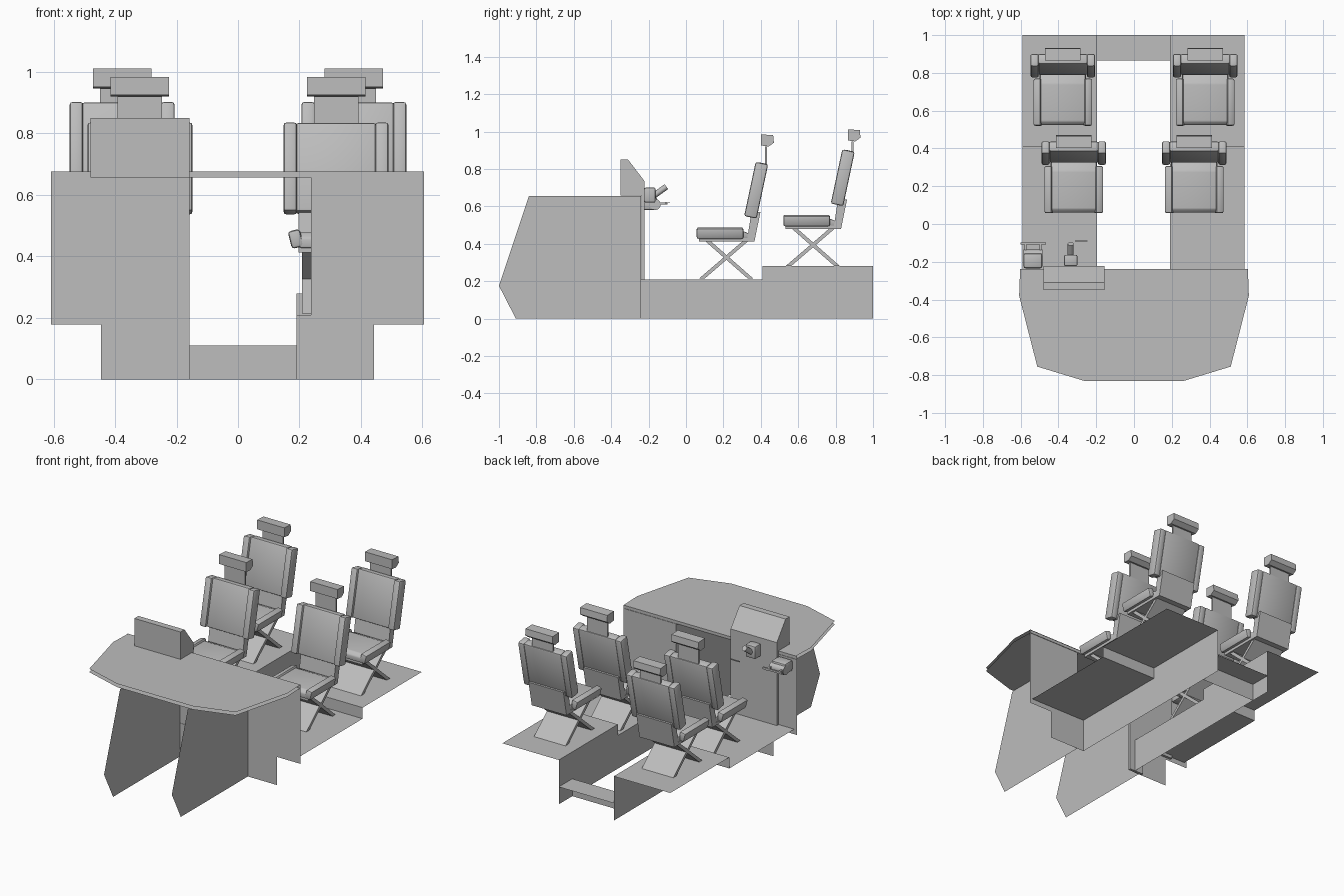
import bpy, bmesh, math
from mathutils import Matrix, Vector

if "Cube" in bpy.data.objects:
    bpy.data.objects.remove(bpy.data.objects["Cube"])

GREY = (0.51, 0.51, 0.51, 1)
grey = bpy.data.materials.new("plain grey")
grey.use_nodes = True
grey.diffuse_color = GREY
grey.node_tree.nodes["Principled BSDF"].inputs["Base Color"].default_value = GREY


def finish(name, bm, smooth=False):
    mesh = bpy.data.meshes.new(name)
    bm.to_mesh(mesh)
    bm.free()
    mesh.materials.append(grey)
    ob = bpy.data.objects.new(name, mesh)
    bpy.context.collection.objects.link(ob)
    if smooth:
        bpy.ops.object.select_all(action='DESELECT')
        ob.select_set(True)
        bpy.context.view_layer.objects.active = ob
        bpy.ops.object.shade_smooth_by_angle(angle=math.radians(35))
    return ob


def place(axis, at, p):
    """Put a 2D point on the plane where the given axis equals at."""
    q = list(p)
    q.insert("xyz".index(axis), at)
    return q


def sheet(name, axis, at, pts):
    bm = bmesh.new()
    bm.faces.new([bm.verts.new(place(axis, at, p)) for p in pts])
    return finish(name, bm)


def rect(a0, a1, b0, b1):
    return [(a0, b0), (a1, b0), (a1, b1), (a0, b1)]


def prism(name, x0, x1, pts, bevel=0):
    """Extrude a side (y, z) profile from x0 to x1."""
    bm = bmesh.new()
    face = bm.faces.new([bm.verts.new((x0, y, z)) for y, z in pts])
    ext = bmesh.ops.extrude_face_region(bm, geom=[face])
    moved = [v for v in ext["geom"] if isinstance(v, bmesh.types.BMVert)]
    bmesh.ops.translate(bm, verts=moved, vec=(x1 - x0, 0, 0))
    bmesh.ops.recalc_face_normals(bm, faces=bm.faces)
    if bevel:
        bmesh.ops.bevel(bm, geom=bm.edges[:], offset=bevel, segments=2, profile=0.5, affect='EDGES')
    return finish(name, bm, bool(bevel))


def box(name, centre, size, tilt=0, roll=0, bevel=0):
    bm = bmesh.new()
    bmesh.ops.create_cube(bm, size=1)
    bmesh.ops.scale(bm, vec=size, verts=bm.verts)
    if bevel:
        bmesh.ops.bevel(bm, geom=bm.edges[:], offset=bevel, segments=2, profile=0.5, affect='EDGES')
    bmesh.ops.transform(bm, verts=bm.verts, matrix=Matrix.Translation(centre)
                        @ Matrix.Rotation(tilt, 4, 'X') @ Matrix.Rotation(roll, 4, 'Y'))
    return finish(name, bm, bool(bevel))


def rod(name, a, b, r):
    a, b = Vector(a), Vector(b)
    bm = bmesh.new()
    turn = (b - a).to_track_quat('Z', 'Y').to_matrix().to_4x4()
    bmesh.ops.create_cone(bm, cap_ends=True, segments=12, radius1=r, radius2=r, depth=(b - a).length,
                          matrix=Matrix.Translation((a + b) / 2) @ turn)
    return finish(name, bm, True)


# Dashboard: upper and lower sheets
half = [(0.603, -0.237), (0.608, -0.38), (0.512, -0.755), (0.265, -0.83)]
outline = half + [(-x, y) for x, y in reversed(half)]
sheet("dashboard_top", 'z', 0.677, outline)
sheet("dashboard_underside", 'z', 0.656, outline)

# Two upright nose plates
nose = [(-0.24, 0), (-0.91, 0), (-1, 0.175), (-0.84, 0.655), (-0.24, 0.655)]
for side, x in (("right", -0.237), ("left", 0.237)):
    sheet(side + "_nose_plate", 'x', x, nose)

# Bulkhead behind the dashboard
WALL = -0.24
sheet("left_bulkhead", 'y', WALL, [(0.19, 0), (0.442, 0), (0.442, 0.178), (0.605, 0.178), (0.605, 0.677),
                                   (0.237, 0.677), (0.237, 0.21), (0.19, 0.21)])
sheet("right_bulkhead", 'y', WALL, [(-0.195, 0), (-0.445, 0), (-0.445, 0.178), (-0.608, 0.178),
                                    (-0.608, 0.677), (-0.237, 0.677), (-0.237, 0.21), (-0.195, 0.21)])
sheet("bulkhead_beam", 'y', WALL, rect(-0.237, 0.237, 0.657, 0.677))

# Raised floors with a step and an inner wall
STEP = 0.41
for side, inner, outer in (("right", -0.195, -0.59), ("left", 0.19, 0.585)):
    sheet(side + "_front_floor", 'z', 0.21, rect(inner, outer, WALL, STEP))
    sheet(side + "_rear_floor", 'z', 0.28, rect(inner, outer, STEP, 1))
    sheet(side + "_floor_step", 'y', STEP, rect(inner, outer, 0.21, 0.28))
    sheet(side + "_floor_wall", 'x', inner, [(WALL, 0), (1, 0), (1, 0.28), (STEP, 0.28),
                                             (STEP, 0.21), (WALL, 0.21)])

# Low shelf joining the floors at the rear
sheet("rear_shelf_top", 'z', 0.11, rect(-0.195, 0.19, 0.865, 1))
sheet("rear_shelf_front", 'y', 0.865, rect(-0.195, 0.19, 0, 0.11))

# Instrument pedestal: hood and panel in one piece, and its leg
prism("instrument_pedestal", -0.48, -0.157, [(-0.35, 0.657), (-0.35, 0.85), (-0.31, 0.85), (-0.222, 0.735),
                                             (-0.222, 0.19), (-0.238, 0.19), (-0.238, 0.657)])
prism("pedestal_leg", -0.255, -0.157, [(-0.238, 0), (-0.238, 0.19), (-0.222, 0.19), (-0.222, 0)])

# Control stick and side lever
box("stick_housing", (-0.335, -0.193, 0.66), (0.07, 0.06, 0.08), bevel=0.008)
rod("control_stick", (-0.335, -0.175, 0.655), (-0.335, -0.105, 0.705), 0.016)
box("lever_housing", (-0.535, -0.195, 0.615), (0.1, 0.08, 0.07), bevel=0.012)
rod("lever_drum", (-0.585, -0.165, 0.61), (-0.485, -0.165, 0.61), 0.03)
for x in (-0.575, -0.495):
    box("lever_arm", (x, -0.135, 0.615), (0.012, 0.07, 0.012))
box("lever_bar", (-0.533, -0.104, 0.618), (0.135, 0.01, 0.012))
box("stick_switch", (-0.28, -0.09, 0.62), (0.065, 0.006, 0.006))

LEAN = -math.radians(12)


def seat(label, cx, dy, dz, post):
    """A folding seat; post is the height of the headrest neck."""
    def prof(pts):
        return [(y + dy, z + dz) for y, z in pts]

    def part(name, x, y, z, size, tilt=0, roll=0, bevel=0):
        return box(label + "_" + name, (cx + x, y + dy, z + dz), size, tilt, roll, bevel)

    # Crossed legs and frame
    prism(label + "_leg_a", cx - 0.11, cx + 0.11, prof([(0.07, 0.214), (0.1, 0.214), (0.34, 0.42), (0.31, 0.42)]))
    prism(label + "_leg_b", cx - 0.11, cx + 0.11, prof([(0.33, 0.214), (0.36, 0.214), (0.125, 0.42), (0.095, 0.42)]))
    prism(label + "_frame", cx - 0.122, cx + 0.122,
          prof([(0.07, 0.412), (0.366, 0.412), (0.398, 0.57), (0.35, 0.57), (0.328, 0.43), (0.07, 0.43)]))
    # Cushion and its side bolsters
    prism(label + "_cushion", cx - 0.12, cx + 0.12,
          prof([(0.06, 0.428), (0.06, 0.46), (0.08, 0.478), (0.28, 0.478), (0.335, 0.455), (0.335, 0.428)]), 0.006)
    for s in (-1, 1):
        part("cushion_bolster", s * 0.131, 0.182, 0.457, (0.04, 0.25, 0.058), 0, s * 0.25, 0.01)
        part("back_bolster", s * 0.149, 0.375, 0.686, (0.044, 0.068, 0.296), LEAN, 0, 0.01)
    # Backrest
    part("backrest", 0, 0.381, 0.686, (0.262, 0.054, 0.296), LEAN, 0, 0.01)
    # Neck and headrest
    part("neck", 0, 0.427, 0.82 + post / 2, (0.145, 0.01, post))
    y, z = 0.402, 0.82 + post
    prism(label + "_headrest", cx - 0.095, cx + 0.095,
          prof([(y, z + 0.005), (y, z + 0.064), (y + 0.064, z + 0.061), (y + 0.068, z + 0.02), (y + 0.04, z)]))


for side, s in (("right", -1), ("left", 1)):
    seat(side + "_front_seat", s * 0.319, 0, 0, 0.1)
    seat(side + "_rear_seat", s * 0.377, 0.463, 0.067, 0.06)
